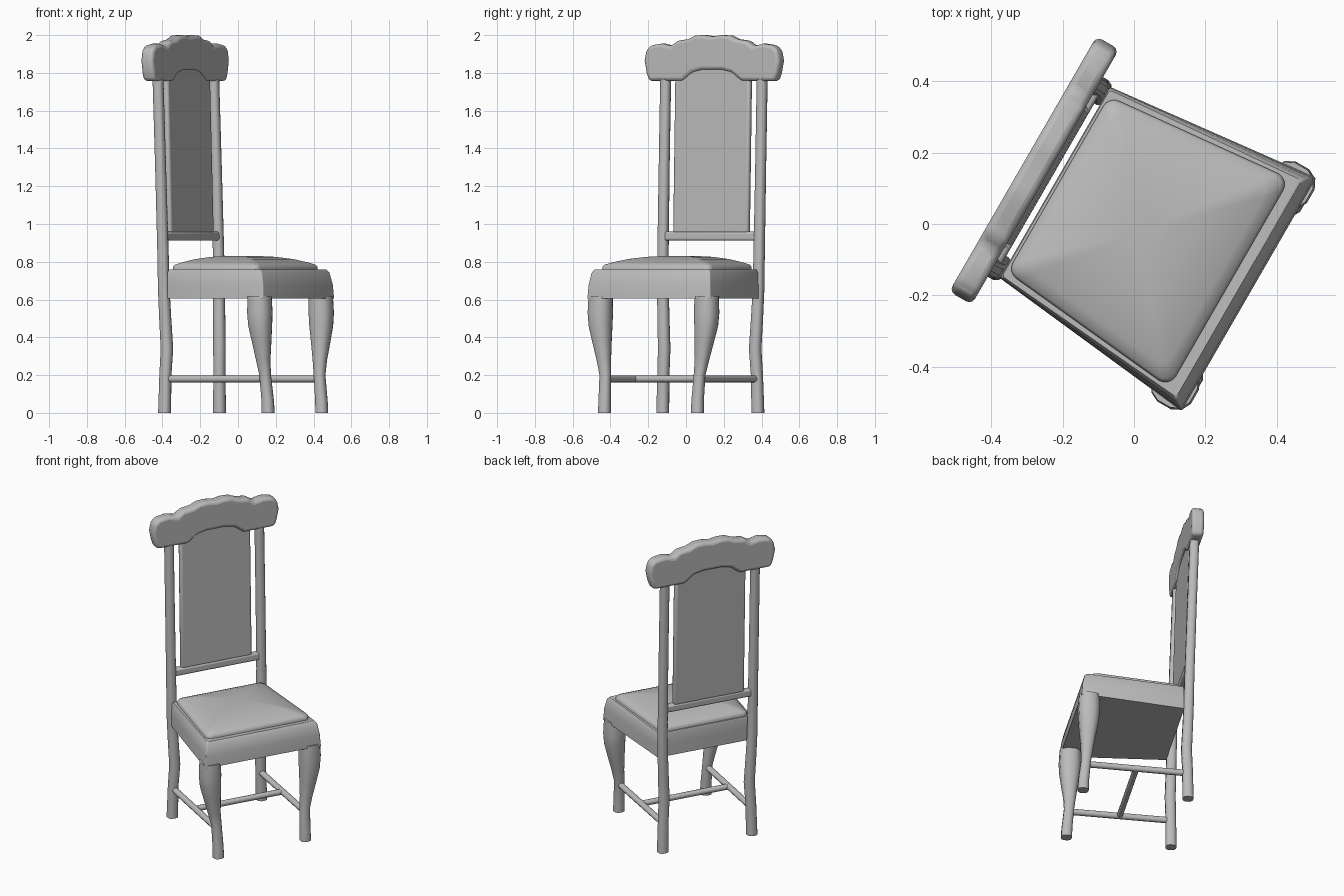
import bpy, bmesh, math
from mathutils import Matrix, Vector

cube = bpy.data.objects.get("Cube")
if cube:
    bpy.data.objects.remove(cube)

GREY = bpy.data.materials.new("plain grey")
GREY.use_nodes = True
GREY.diffuse_color = (0.5, 0.5, 0.5, 1)
GREY.node_tree.nodes["Principled BSDF"].inputs["Base Color"].default_value = (0.5, 0.5, 0.5, 1)

# Chair is modelled facing local +x, then turned as a whole
PLACE = Matrix.Rotation(math.radians(-30), 4, "Z") @ Matrix.Translation((0, -0.01, 0))


def finish(name, bm, bevel=0, segments=3, angle=40):
    bmesh.ops.recalc_face_normals(bm, faces=bm.faces)
    mesh = bpy.data.meshes.new(name)
    bm.to_mesh(mesh)
    bm.free()
    mesh.materials.append(GREY)
    obj = bpy.data.objects.new(name, mesh)
    bpy.context.collection.objects.link(obj)
    obj.matrix_world = PLACE
    if bevel:
        mod = obj.modifiers.new("rounded edges", "BEVEL")
        mod.width, mod.segments = bevel, segments
        mod.limit_method = "ANGLE"
        mod.angle_limit = math.radians(25)
    bpy.ops.object.select_all(action="DESELECT")
    obj.select_set(True)
    bpy.context.view_layer.objects.active = obj
    bpy.ops.object.shade_smooth_by_angle(angle=math.radians(angle))
    return obj


def loft(name, rings, **kw):
    """Skin equal-length rings of points and cap both ends."""
    bm = bmesh.new()
    loops = [[bm.verts.new(p) for p in ring] for ring in rings]
    for low, high in zip(loops, loops[1:]):
        for i in range(len(low)):
            j = (i + 1) % len(low)
            bm.faces.new((low[i], low[j], high[j], high[i]))
    bm.faces.new(loops[0])
    bm.faces.new(loops[-1])
    return finish(name, bm, **kw)


def trapezoid(back, front, half_back, half_front, radius, z, steps=4):
    """Rounded seat-shaped ring, wider at the front."""
    corners = [(front, half_front, 0), (back, half_back, 90),
               (back, -half_back, 180), (front, -half_front, 270)]
    ring = []
    for x, y, start in corners:
        cx = x - math.copysign(radius, x)
        cy = y - math.copysign(radius, y)
        for k in range(steps + 1):
            t = math.radians(start + 90 * k / steps)
            ring.append((cx + radius * math.cos(t), cy + radius * math.sin(t), z))
    return ring


def leg(name, side, stations):
    """Softly squared leg through stations of x, y, z, half width."""
    rings = []
    for x, y, z, r in stations:
        ring = []
        for k in range(12):
            t = math.tau * (k + 0.5) / 12
            c, s = math.cos(t), math.sin(t)
            ring.append((x + r * math.copysign(abs(c) ** 0.8, c),
                         side * y + r * math.copysign(abs(s) ** 0.8, s), z))
        rings.append(ring)
    return loft(name, rings, angle=50)


def rod(name, start, end, radius):
    start, end = Vector(start), Vector(end)
    bm = bmesh.new()
    turn = (end - start).to_track_quat("Z", "Y").to_matrix().to_4x4()
    bmesh.ops.create_cone(bm, cap_ends=True, segments=10, radius1=radius, radius2=radius,
                          depth=(end - start).length,
                          matrix=Matrix.Translation((start + end) / 2) @ turn)
    return finish(name, bm)


def slab(name, x_low, x_high, thick, half, z_low, z_high, bevel):
    """Upright board that leans from x_low to x_high."""
    rings = []
    for x, z in ((x_low, z_low), (x_high, z_high)):
        h = thick / 2
        rings.append([(x - h, -half, z), (x + h, -half, z), (x + h, half, z), (x - h, half, z)])
    return loft(name, rings, bevel=bevel)


# Legs, posts and side stretchers
for side, label in ((1, "left"), (-1, "right")):
    leg("front_leg_" + label, side, [
        (0.354, 0.284, 0, 0.033), (0.352, 0.284, 0.06, 0.032), (0.338, 0.288, 0.2, 0.030),
        (0.333, 0.300, 0.28, 0.037), (0.331, 0.312, 0.37, 0.049), (0.328, 0.323, 0.46, 0.061),
        (0.327, 0.325, 0.53, 0.065), (0.325, 0.324, 0.62, 0.062)])
    leg("back_post_" + label, side, [
        (-0.275, 0.291, 0, 0.033), (-0.273, 0.286, 0.2, 0.031), (-0.268, 0.278, 0.34, 0.032),
        (-0.274, 0.286, 0.5, 0.031), (-0.279, 0.292, 0.65, 0.030), (-0.283, 0.294, 0.85, 0.029),
        (-0.297, 0.295, 1.3, 0.028), (-0.314, 0.295, 1.8, 0.028)])
    rod("side_stretcher_" + label, (-0.273, side * 0.284, 0.18), (0.338, side * 0.286, 0.18), 0.019)
rod("cross_stretcher", (0.035, -0.284, 0.18), (0.035, 0.284, 0.18), 0.018)

# Seat frame with a slightly tapered apron
loft("seat_frame", [
    trapezoid(-0.25, 0.378, 0.31, 0.377, 0.006, 0.605),
    trapezoid(-0.25, 0.373, 0.31, 0.372, 0.006, 0.68),
    trapezoid(-0.25, 0.358, 0.308, 0.362, 0.008, 0.745),
    trapezoid(-0.247, 0.345, 0.302, 0.350, 0.010, 0.76)])

# Domed seat cushion
rings = []
for scale, z in ((1, 0.75), (1, 0.772), (0.975, 0.784), (0.87, 0.797), (0.68, 0.814),
                 (0.45, 0.826), (0.2, 0.831)):
    ring = trapezoid(-0.24, 0.315, 0.288, 0.335, 0.035, z)
    rings.append([(0.03 + (x - 0.03) * scale, y * scale, z) for x, y, z in ring])
loft("seat_cushion", rings, angle=50)

# Backrest
slab("back_panel", -0.288, -0.312, 0.036, 0.23, 0.95, 1.83, 0.014)
slab("back_lower_rail", -0.286, -0.287, 0.042, 0.285, 0.912, 0.96, 0.012)

# Scalloped crest rail, outlined on one side and mirrored
half_outline = [(0.18, 1.757), (0.385, 1.757), (0.400, 1.80), (0.413, 1.865), (0.402, 1.92),
                (0.375, 1.946), (0.31, 1.955), (0.25, 1.942), (0.215, 1.97), (0.15, 1.978),
                (0.105, 1.998), (0.05, 2.0)]
arch = [(0.12, 1.803), (0.06, 1.816)]
right = arch[::-1] + half_outline
outline = right + [(0, 1.992)] + [(-y, z) for y, z in reversed(right)]
loft("crest_rail", [[(x, y, z) for y, z in outline] for x in (-0.354, -0.281)],
     bevel=0.02, angle=50)
